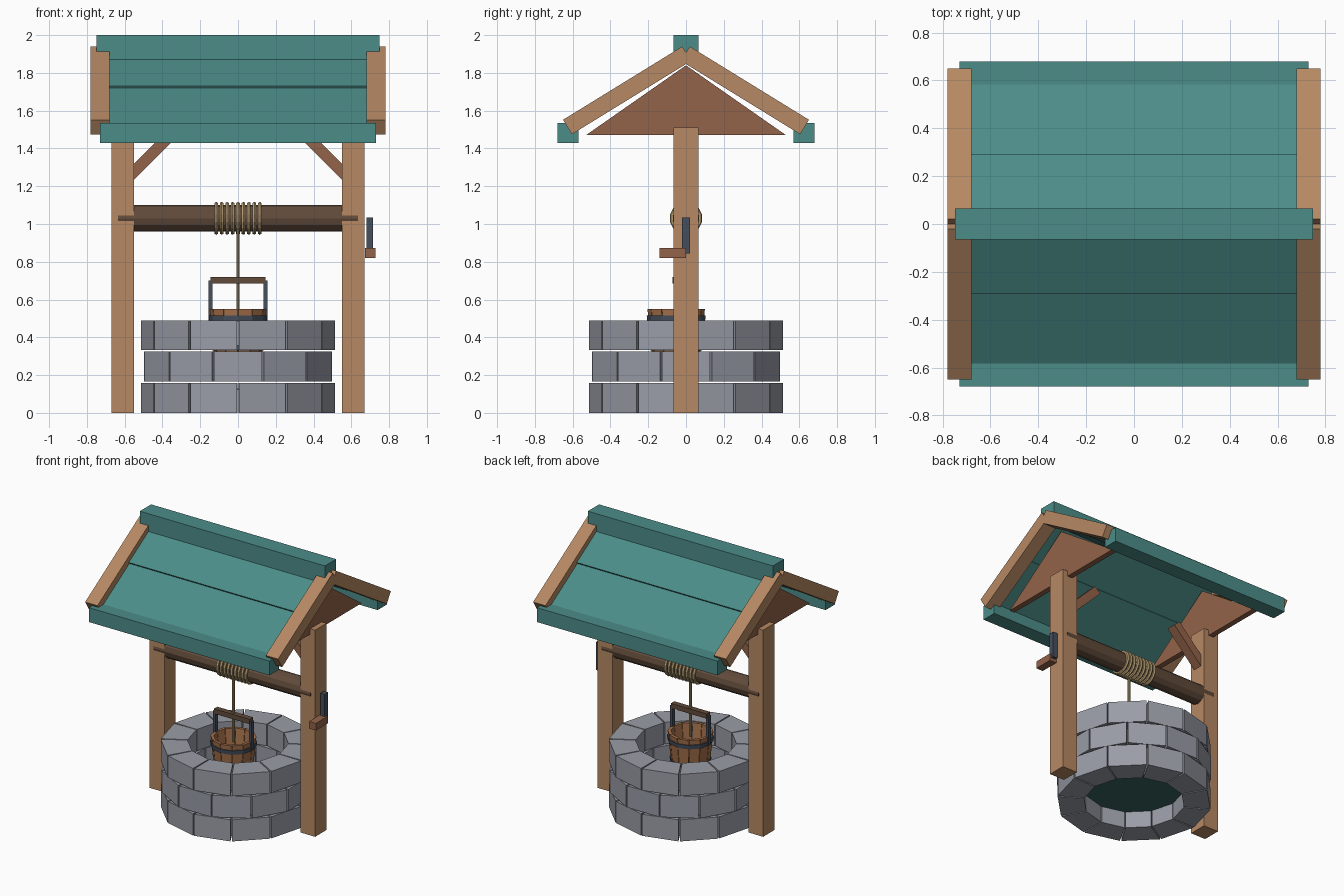
import bpy, bmesh, math
from mathutils import Matrix, Vector

if "Cube" in bpy.data.objects:
    bpy.data.objects.remove(bpy.data.objects["Cube"])

def material(name, rgb):
    m = bpy.data.materials.new(name)
    m.diffuse_color = (*rgb, 1)
    m.use_nodes = True
    m.node_tree.nodes["Principled BSDF"].inputs["Base Color"].default_value = m.diffuse_color
    return m

STONE = material("grey stone", (0.32, 0.335, 0.385))
WOOD = material("light wood", (0.47, 0.25, 0.125))
RED_WOOD = material("reddish wood", (0.29, 0.125, 0.067))
DARK_WOOD = material("dark wood", (0.12, 0.07, 0.043))
TEAL = material("teal roof paint", (0.072, 0.265, 0.25))
IRON = material("slate iron", (0.06, 0.078, 0.107))
ROPE = material("tan rope", (0.50, 0.36, 0.18))
BUCKET = material("orange wood", (0.38, 0.165, 0.07))
WATER = material("deep teal water", (0.041, 0.127, 0.12))

def finish(name, bm, mat):
    bmesh.ops.recalc_face_normals(bm, faces=bm.faces)
    me = bpy.data.meshes.new(name)
    bm.to_mesh(me)
    bm.free()
    me.materials.append(mat)
    ob = bpy.data.objects.new(name, me)
    bpy.context.collection.objects.link(ob)
    return ob

def hexa(bm, bottom, top):
    """Solid from two matching loops."""
    b = [bm.verts.new(p) for p in bottom]
    t = [bm.verts.new(p) for p in top]
    bm.faces.new(b[::-1])
    bm.faces.new(t)
    n = len(b)
    for i in range(n):
        bm.faces.new((b[i], b[(i + 1) % n], t[(i + 1) % n], t[i]))

def box(name, x, y, z, mat):
    bm = bmesh.new()
    loop = [(x[0], y[0]), (x[1], y[0]), (x[1], y[1]), (x[0], y[1])]
    hexa(bm, [(*p, z[0]) for p in loop], [(*p, z[1]) for p in loop])
    return finish(name, bm, mat)

def side_prism(name, pts, x0, x1, mat):
    """Extrude a (y, z) outline along x."""
    bm = bmesh.new()
    hexa(bm, [(x0, *p) for p in pts], [(x1, *p) for p in pts])
    return finish(name, bm, mat)

def front_prism(name, pts, y0, y1, mat):
    """Extrude an (x, z) outline along y."""
    bm = bmesh.new()
    hexa(bm, [(p[0], y0, p[1]) for p in pts], [(p[0], y1, p[1]) for p in pts])
    return finish(name, bm, mat)

def wedge(bm, low, high, z0, z1, a0, a1, cy=0.0):
    """Ring segment; low and high are (inner, outer) radii."""
    def loop(r, z):
        return [(q * math.cos(a), cy + q * math.sin(a), z)
                for q, a in ((r[0], a0), (r[1], a0), (r[1], a1), (r[0], a1))]
    hexa(bm, loop(low, z0), loop(high, z1))

def ring(name, low, high, z0, z1, mat, gap=0.0, turn=0.0, cy=0.0, n=12):
    bm = bmesh.new()
    step = 2 * math.pi / n
    for i in range(n):
        a = i * step + turn
        wedge(bm, low, high, z0, z1, a + gap, a + step - gap, cy)
    return finish(name, bm, mat)

def cylinder(name, r, length, centre, axis, n, mat):
    bm = bmesh.new()
    bmesh.ops.create_cone(bm, cap_ends=True, segments=n, radius1=r, radius2=r, depth=length)
    rot = Matrix.Rotation(math.pi / 2, 4, 'Y') if axis == 'X' else Matrix()
    bmesh.ops.transform(bm, matrix=Matrix.Translation(centre) @ rot, verts=bm.verts)
    return finish(name, bm, mat)

# Stone wall: three courses, the middle one offset by half a stone
for i in range(3):
    z = i * 0.166
    ring(f"stone_course_{i + 1}", (0.335, 0.513), (0.335, 0.513), z, z + 0.158, STONE,
         gap=0.01, turn=math.radians(15) * (i % 2))
cylinder("water", 0.345, 0.01, (0, 0, 0.125), 'Z', 12, WATER)

# Posts, braces, gables and verge boards on both sides
SLOPE = math.radians(31.6)
DOWN = Vector((math.cos(SLOPE), -math.sin(SLOPE)))
IN = Vector((-math.sin(SLOPE), -math.cos(SLOPE)))
APEX = Vector((0.02, 1.94))

def slope_board(name, start, end, depth, thick, x0, x1, sy, mat):
    """Board lying on the roof slope, measured down and in from the verge apex."""
    a = APEX + DOWN * start + IN * depth
    b = APEX + DOWN * end + IN * depth
    pts = [(p.x * sy, p.y) for p in (a, b, b + IN * thick, a + IN * thick)]
    return side_prism(name, pts, x0, x1, mat)

for sx, side in ((-1, "left"), (1, "right")):
    box(f"{side}_post", sorted((sx * 0.55, sx * 0.67)), (-0.066, 0.066), (0, 1.51), WOOD)
    front_prism(f"{side}_brace", [(sx * x, z) for x, z in
                ((0.57, 1.215), (0.57, 1.30), (0.365, 1.505), (0.32, 1.465))],
                -0.035, 0.035, RED_WOOD)
    side_prism(f"{side}_gable", [(-0.53, 1.47), (0.53, 1.47), (0, 1.84)],
               sx * 0.59, sx * 0.63, RED_WOOD)
    for sy, end in ((-1, "front"), (1, "back")):
        slope_board(f"{side}_{end}_verge_board", 0, 0.741, 0, 0.09,
                    sx * 0.68, sx * 0.78, sy, WOOD)

# Roof: two lapped planks per slope, eave trims and ridge cap
for sy, end in ((-1, "front"), (1, "back")):
    slope_board(f"{end}_upper_roof_plank", -0.01, 0.34, 0.038, 0.036, -0.70, 0.70, sy, TEAL)
    slope_board(f"{end}_lower_roof_plank", 0.32, 0.71, 0.05, 0.03, -0.70, 0.70, sy, TEAL)
    box(f"{end}_eave_trim", (-0.73, 0.73), sorted((sy * 0.57, sy * 0.68)), (1.43, 1.535), TEAL)
box("ridge_cap", (-0.748, 0.748), (-0.065, 0.065), (1.87, 2.0), TEAL)

# Winding drum with rope coils and the crank
cylinder("winding_drum", 0.07, 1.27, (0, 0, 1.03), 'X', 12, DARK_WOOD)
for i in range(9):
    bpy.ops.mesh.primitive_torus_add(major_segments=14, minor_segments=6,
        major_radius=0.076, minor_radius=0.011,
        location=((i - 4) * 0.0288, 0, 1.03), rotation=(0, math.pi / 2, 0))
    coil = bpy.context.object
    coil.name = f"rope_coil_{i + 1}"
    coil.data.materials.append(ROPE)
box("crank_arm", (0.68, 0.715), (-0.02, 0.02), (0.845, 1.035), IRON)
box("crank_handle", (0.672, 0.727), (-0.14, 0.0), (0.82, 0.872), RED_WOOD)

# Bucket hanging from the rope
BY = -0.052
cylinder("hanging_rope", 0.009, 0.47, (0, BY, 0.745), 'Z', 8, ROPE)
ring("bucket_staves", (0.105, 0.125), (0.13, 0.152), 0.28, 0.55, BUCKET, gap=0.012, cy=BY)
cylinder("bucket_floor", 0.115, 0.02, (0, BY, 0.30), 'Z', 12, BUCKET)
ring("bucket_upper_band", (0.14, 0.153), (0.14, 0.156), 0.485, 0.515, IRON, cy=BY)
ring("bucket_lower_band", (0.122, 0.136), (0.122, 0.139), 0.33, 0.36, IRON, cy=BY)
for sx, side in ((-1, "left"), (1, "right")):
    box(f"{side}_bucket_strap", sorted((sx * 0.134, sx * 0.157)),
        (BY - 0.014, BY + 0.014), (0.49, 0.70), IRON)
box("bucket_grip", (-0.145, 0.145), (BY - 0.02, BY + 0.02), (0.685, 0.72), DARK_WOOD)
